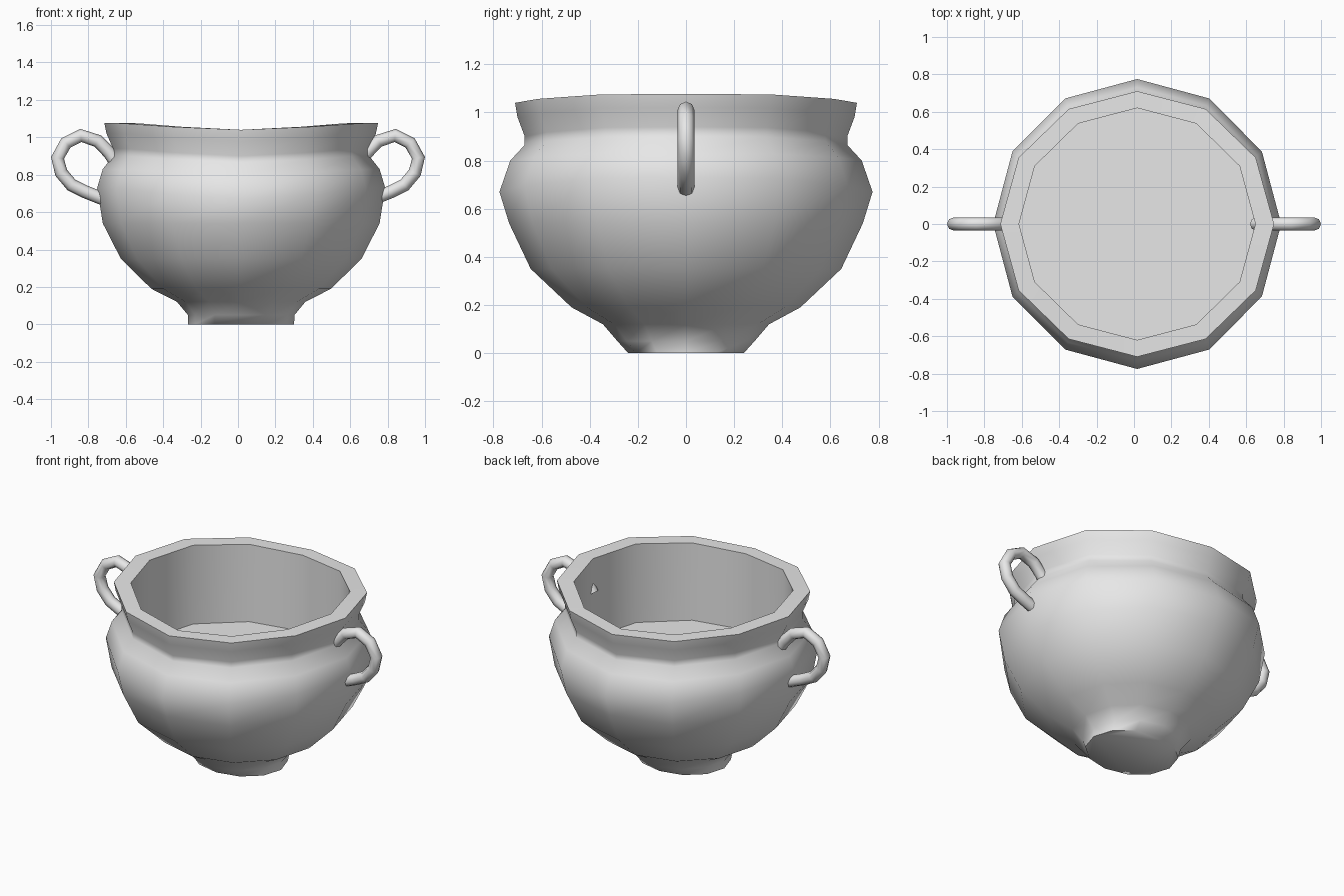
import bpy, bmesh
from math import sin, cos, tau, radians

cube = bpy.data.objects.get("Cube")
if cube:
    bpy.data.objects.remove(cube, do_unlink=True)

SIDES = 12
CENTER_X = 0.017

clay = bpy.data.materials.new("grey clay")
clay.use_nodes = True
grey = (0.8, 0.8, 0.8, 1)
clay.diffuse_color = grey
clay.node_tree.nodes["Principled BSDF"].inputs["Base Color"].default_value = grey


def finish(obj, angle):
    bpy.ops.object.select_all(action="DESELECT")
    obj.select_set(True)
    bpy.context.view_layer.objects.active = obj
    if obj.type == "CURVE":
        bpy.ops.object.convert(target="MESH")
    bpy.ops.object.shade_smooth_by_angle(angle=radians(angle))


# Bowl rings: radius and height on the side axis, then on the front axis
rings = [
    (0.283, 0, 0.24, 0),
    (0.285, 0.05, 0.285, 0.05),
    (0.343, 0.12, 0.345, 0.12),
    (0.48, 0.19, 0.475, 0.19),
    (0.643, 0.35, 0.645, 0.35),
    (0.74, 0.54, 0.735, 0.54),
    (0.77, 0.73, 0.775, 0.67),
    (0.74, 0.83, 0.73, 0.80),
    (0.685, 0.90, 0.67, 0.865),
    (0.685, 0.94, 0.67, 0.90),
    (0.72, 1.02, 0.70, 0.98),
    (0.732, 1.077, 0.71, 1.04),
    # inner wall down to the floor
    (0.632, 1.077, 0.62, 1.04),
    (0.632, 0.58, 0.62, 0.56),
]

bm = bmesh.new()
loops = []
for rx, zx, ry, zy in rings:
    loop = []
    for i in range(SIDES):
        a = tau * i / SIDES
        z = zx + (zy - zx) * sin(a) ** 4
        loop.append(bm.verts.new((CENTER_X + rx * cos(a), ry * sin(a), z)))
    loops.append(loop)
for low, high in zip(loops, loops[1:]):
    for i in range(SIDES):
        j = (i + 1) % SIDES
        bm.faces.new((low[i], low[j], high[j], high[i]))
bm.faces.new(loops[0][::-1])
bm.faces.new(loops[-1])
bmesh.ops.recalc_face_normals(bm, faces=bm.faces[:])
mesh = bpy.data.meshes.new("bowl")
bm.to_mesh(mesh)
bm.free()
bowl = bpy.data.objects.new("bowl", mesh)
mesh.materials.append(clay)
bpy.context.collection.objects.link(bowl)
finish(bowl, 55)

# Looped handles, mirrored left and right
path = [(0.65, 0.86), (0.69, 0.92), (0.75, 0.98), (0.84, 1.01), (0.92, 0.97),
        (0.965, 0.89), (0.945, 0.81), (0.89, 0.745), (0.82, 0.71), (0.72, 0.67)]
for name, side in (("left_handle", 1), ("right_handle", -1)):
    curve = bpy.data.curves.new(name, "CURVE")
    curve.dimensions = "3D"
    curve.bevel_depth = 0.035
    curve.bevel_resolution = 2
    curve.use_fill_caps = True
    spline = curve.splines.new("POLY")
    spline.points.add(len(path) - 1)
    for point, (x, z) in zip(spline.points, path):
        point.co = (side * x, 0, z, 1)
    curve.materials.append(clay)
    handle = bpy.data.objects.new(name, curve)
    bpy.context.collection.objects.link(handle)
    finish(handle, 60)
